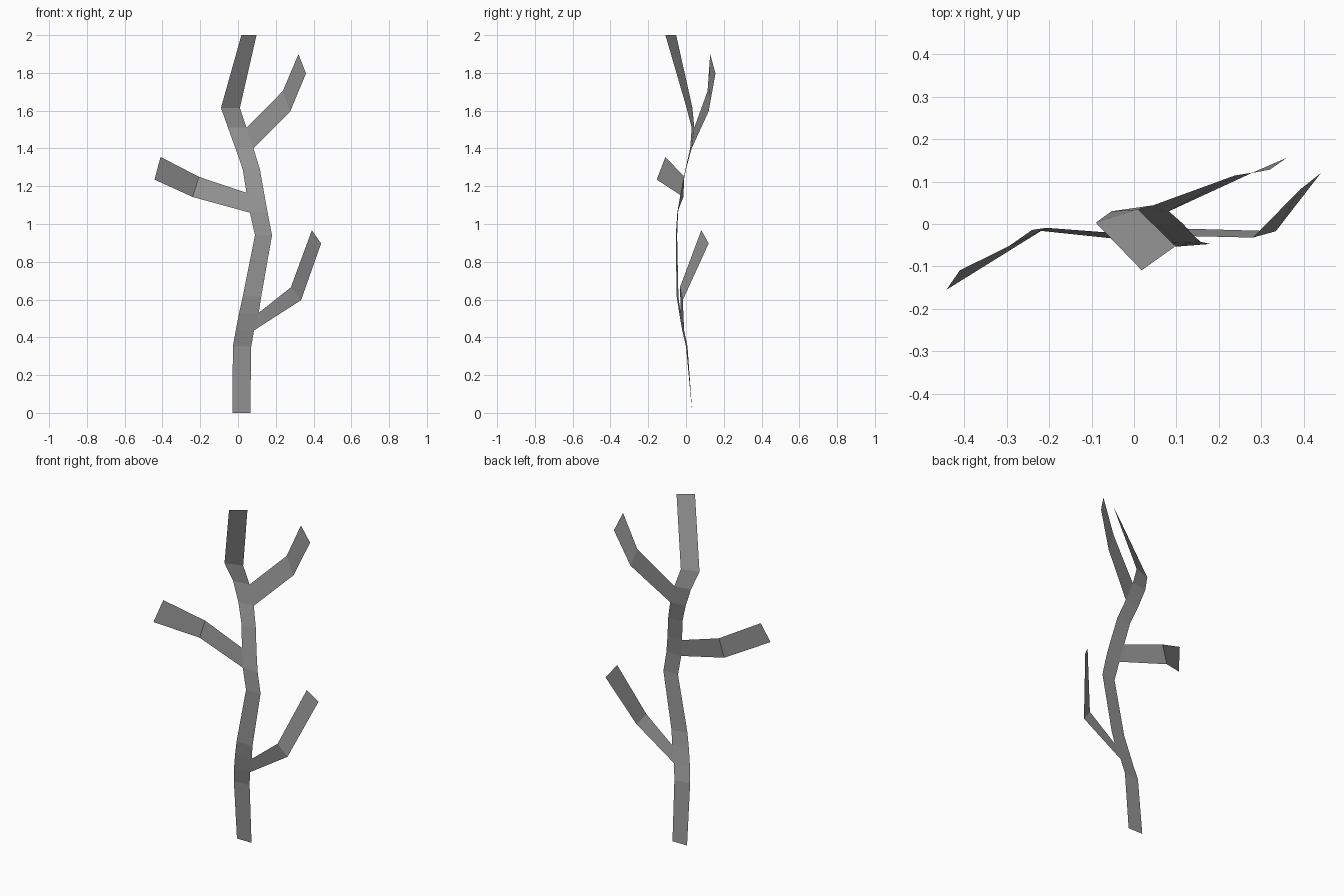
import bpy

# dark grey bark
bark = bpy.data.materials.new("bark")
bark.diffuse_color = (.31, .31, .31, 1)


def ribbon(name, rungs):
    """Flat strip of quads; each rung is a pair of edge points."""
    verts = [p for rung in rungs for p in rung]
    faces = [(2 * i, 2 * i + 1, 2 * i + 3, 2 * i + 2) for i in range(len(rungs) - 1)]
    mesh = bpy.data.meshes.new(name)
    mesh.from_pydata(verts, [], faces)
    mesh.materials.append(bark)
    mesh.update()
    obj = bpy.data.objects.new(name, mesh)
    bpy.context.collection.objects.link(obj)
    return obj


# winding main stem, left edge then right edge, from the ground up
ribbon("main_stem", [
    ((-.03, .033, 0), (.065, .033, 0)),
    ((-.027, .0, .352), (.07, .008, .35)),
    ((-.012, -.02, .437), (.085, -.01, .437)),
    ((.006, -.036, .53), (.11, -.028, .53)),
    ((.026, -.05, .62), (.122, -.04, .61)),
    ((.09, -.054, .94), (.18, -.047, .94)),
    ((.063, -.046, 1.06), (.157, -.042, 1.06)),
    ((.045, -.028, 1.165), (.138, -.025, 1.165)),
    ((.025, -.003, 1.29), (.116, 0, 1.29)),
    ((-.013, .022, 1.40), (.082, .03, 1.40)),
    ((-.053, .03, 1.51), (.045, .044, 1.51)),
    ((-.09, .003, 1.615), (.01, .034, 1.615)),
    ((.018, -.109, 2), (.098, -.052, 2)),
])

# side branches, upper edge then lower edge, from the stem outward
ribbon("lower_right_branch", [
    ((.085, -.01, .437), (.11, -.028, .53)),
    ((.334, -.017, .597), (.28, -.032, .665)),
    ((.44, .12, .897), (.391, .081, .967)),
])
ribbon("left_branch", [
    ((.045, -.028, 1.165), (.063, -.046, 1.06)),
    ((-.207, -.009, 1.25), (-.24, -.014, 1.143)),
    ((-.41, -.109, 1.355), (-.442, -.155, 1.235)),
])
ribbon("upper_right_branch", [
    ((.082, .03, 1.40), (.045, .044, 1.51)),
    ((.277, .12, 1.597), (.237, .114, 1.703)),
    ((.36, .156, 1.797), (.32, .128, 1.899)),
])
